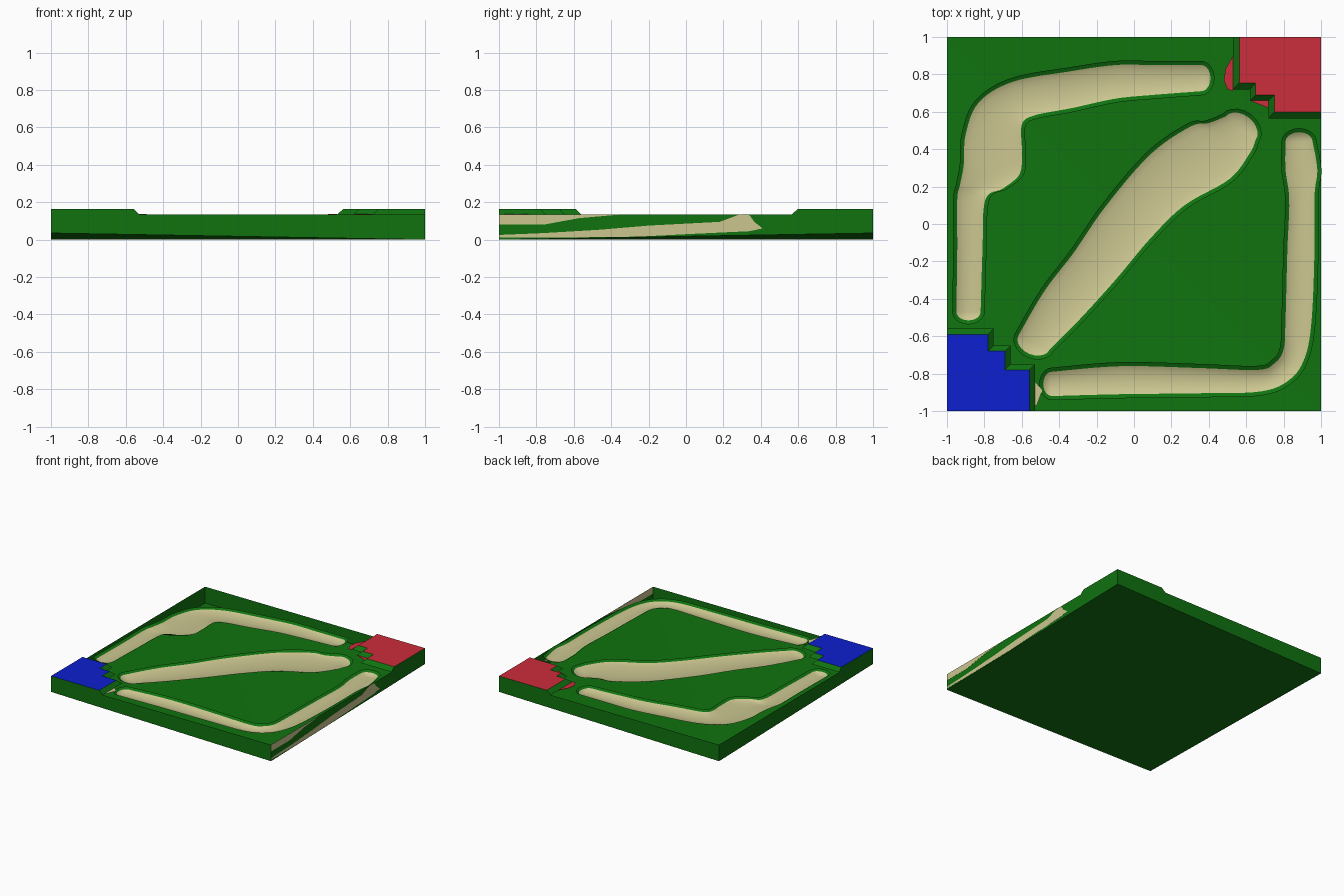
import bpy, bmesh, math
from mathutils import Vector
from mathutils.geometry import delaunay_2d_cdt

if "Cube" in bpy.data.objects:
    bpy.data.objects.remove(bpy.data.objects["Cube"])

TOP, MESA = 0.135, 0.165


def mat(name, rgb):
    m = bpy.data.materials.new(name)
    m.diffuse_color = (*rgb, 1)
    m.use_nodes = True
    m.node_tree.nodes["Principled BSDF"].inputs["Base Color"].default_value = m.diffuse_color
    return m


GREEN = mat("grass green", (0.005, 0.17, 0.005))
SAND = mat("path sand", (0.60, 0.565, 0.28))
RED = mat("base red", (0.60, 0.026, 0.045))
BLUE = mat("base blue", (0.004, 0.014, 0.62))


def make(name, bm, mats, smooth=False):
    me = bpy.data.meshes.new(name)
    bm.to_mesh(me)
    bm.free()
    for m in mats:
        me.materials.append(m)
    ob = bpy.data.objects.new(name, me)
    bpy.context.collection.objects.link(ob)
    if smooth:
        bpy.context.view_layer.objects.active = ob
        ob.select_set(True)
        bpy.ops.object.shade_smooth_by_angle(angle=math.radians(35))
        ob.select_set(False)
    return ob


def face_up(bm):
    bm.normal_update()
    for f in bm.faces:
        if f.normal.z < 0:
            f.normal_flip()


# Trenches: pairs of bank points (x, y, x, y) along each path
TRENCHES = {
    "left_path": [(.36, .85, .36, .71), (.1, .85, .1, .69), (-.1, .85, -.1, .67),
                  (-.35, .815, -.33, .62), (-.65, .76, -.535, .58), (-.83, .65, -.6, .53),
                  (-.9, .48, -.6, .4), (-.91, .32, -.61, .27), (-.93, .21, -.7, .19),
                  (-.945, .13, -.795, .13), (-.945, -.14, -.81, -.14), (-.95, -.47, -.82, -.47)],
    "middle_path": [(-.62, -.6, -.45, -.67), (-.48, -.36, -.3, -.52), (-.32, -.15, -.1, -.3),
                    (-.155, .09, .085, -.08), (.085, .37, .27, .1), (.3, .52, .51, .24),
                    (.4, .54, .62, .38), (.49, .575, .65, .45)],
    "right_path": [(-.44, -.79, -.44, -.92), (-.07, -.76, -.07, -.91), (.35, -.77, .35, -.905),
                   (.66, -.78, .68, -.895), (.75, -.745, .835, -.83), (.8, -.67, .915, -.71),
                   (.81, -.51, .95, -.51), (.82, -.14, .965, -.14), (.83, .13, .965, .15),
                   (.81, .29, .98, .29), (.81, .44, .955, .44)],
}


def spline(pts, n=6):
    """Catmull-Rom through 4D points."""
    p = [Vector(q) for q in pts]
    p = [p[0]] + p + [p[-1]]
    out = []
    for i in range(1, len(p) - 2):
        a, b, c, d = p[i - 1:i + 3]
        for k in range(n):
            t = k / n
            out.append(.5 * (2 * b + (c - a) * t + (2 * a - 5 * b + 4 * c - d) * t * t
                             + (3 * b - a - 3 * c + d) * t ** 3))
    return out + [p[-2]]


def bank_loop(pts):
    """Closed list of (spine point, bank point) with rounded ends."""
    st = [(Vector(q[:2]), Vector(q[2:])) for q in spline(pts)]
    mids = [(a + b) / 2 for a, b in st]

    def cap(a, m, away):
        h = a - m
        d = Vector((-h.y, h.x))
        if d.dot(away) < 0:
            d = -d
        return [(m, m + h * math.cos(t) + d * .7 * math.sin(t))
                for t in (math.pi * k / 10 for k in range(1, 10))]

    loop = [(m, a) for m, (a, b) in zip(mids, st)]
    loop += cap(st[-1][0], mids[-1], mids[-1] - mids[-3])
    loop += [(m, b) for m, (a, b) in reversed(list(zip(mids, st)))]
    loop += cap(st[0][1], mids[0], mids[0] - mids[2])
    return loop


rims = []
for name, pts in TRENCHES.items():
    loop = bank_loop(pts)
    # rings from the grass rim down to the spine
    rings = [[e + (e - s).normalized() * .022 for s, e in loop]]
    rings += [[s + (e - s) * t for s, e in loop] for t in (1, .75, .4, 0)]
    rims.append(rings[0])
    bm = bmesh.new()
    vs = [[bm.verts.new((p.x, p.y, TOP - z)) for p in ring]
          for ring, z in zip(rings, (0, .012, .021, .027, .03))]
    n = len(loop)
    for r in range(4):
        for i in range(n):
            j = (i + 1) % n
            f = bm.faces.new((vs[r][i], vs[r][j], vs[r + 1][j], vs[r + 1][i]))
            f.material_index = 0 if r == 0 else 1
    bmesh.ops.remove_doubles(bm, verts=bm.verts, dist=1e-5)
    face_up(bm)
    make(name, bm, [GREEN, SAND], True)

# Ground slab: top with trench openings, straight sides, folded underside
square = [Vector(c) for c in ((-1, -1), (1, -1), (1, 1), (-1, 1))]
co, faces = list(square), [[0, 1, 2, 3]]
for rim in rims:
    faces.append(list(range(len(co), len(co) + len(rim))))
    co += rim
v2, _, tris, _, _, origin = delaunay_2d_cdt(co, [], faces, 1, 1e-6)
bm = bmesh.new()
vs = [bm.verts.new((p.x, p.y, TOP)) for p in v2]
for t, o in zip(tris, origin):
    if list(o) == [0]:
        bm.faces.new([vs[i] for i in t])
face_up(bm)
hi = [bm.verts.new((p.x, p.y, TOP)) for p in square]
lo = [bm.verts.new((p.x, p.y, z)) for p, z in zip(square, (.035, 0, .035, 0))]
for i in range(4):
    j = (i + 1) % 4
    bm.faces.new((lo[i], lo[j], hi[j], hi[i]))
bm.faces.new((lo[0], lo[3], lo[1]))
bm.faces.new((lo[1], lo[3], lo[2]))
bmesh.ops.remove_doubles(bm, verts=bm.verts, dist=1e-5)
bmesh.ops.delete(bm, geom=[v for v in bm.verts if not v.link_faces], context='VERTS')
make("ground", bm, [GREEN])


# Stepped corner bases with sloping green sides
def corner_base(name, foot, top, colour):
    bm = bmesh.new()
    a = [bm.verts.new((x, y, TOP)) for x, y in foot]
    b = [bm.verts.new((x, y, MESA)) for x, y in top]
    for i in range(len(a)):
        j = (i + 1) % len(a)
        bm.faces.new((a[i], a[j], b[j], b[i]))
    bm.faces.new(b).material_index = 1
    bmesh.ops.recalc_face_normals(bm, faces=bm.faces)
    face = [f for f in bm.faces if f.material_index][0]
    if face.normal.z < 0:
        bmesh.ops.reverse_faces(bm, faces=bm.faces)
    make(name, bm, [GREEN, colour])


corner_base("red_base",
            [(1, 1), (.53, 1), (.53, .72), (.62, .72), (.62, .66), (.72, .66), (.72, .565), (1, .565)],
            [(1, 1), (.565, 1), (.565, .755), (.65, .755), (.65, .69), (.75, .69), (.75, .6), (1, .6)], RED)
corner_base("blue_base",
            [(-1, -1), (-.53, -1), (-.53, -.75), (-.66, -.75), (-.66, -.65), (-.75, -.65), (-.75, -.56), (-1, -.56)],
            [(-1, -1), (-.56, -1), (-.56, -.78), (-.69, -.78), (-.69, -.68), (-.78, -.68), (-.78, -.59), (-1, -.59)], BLUE)


# Painted patches: thin plates on the ground top or the right side
def patch(name, outline, colour, side=False):
    bm = bmesh.new()
    f = bm.faces.new([bm.verts.new((.999, p, q) if side else (p, q, TOP - .001)) for p, q in outline])
    ext = bmesh.ops.extrude_face_region(bm, geom=[f])
    move = (.002, 0, 0) if side else (0, 0, .002)
    bmesh.ops.translate(bm, verts=[v for v in ext["geom"] if isinstance(v, bmesh.types.BMVert)], vec=move)
    bmesh.ops.recalc_face_normals(bm, faces=bm.faces)
    make(name, bm, [colour])


patch("red_spill_left", [(.53, .9), (.49, .83), (.48, .77), (.5, .72), (.53, .71)], RED)
patch("red_spill_step", [(.62, .66), (.72, .66), (.72, .62)], RED)
patch("sand_spill", [(-.53, -.84), (-.49, -.89), (-.52, -.97), (-.53, -.97)], SAND)
patch("side_sand_upper", [(-1, .08), (-.76, .08), (-.68, .095), (-.57, .115), (-.35, .134), (-1, .134)], SAND, True)
patch("side_sand_lower",
      [(-1, .012), (-.73, .01), (-.25, .016), (.02, .03), (.34, .045), (.41, .06), (.365, .095), (.34, .13),
       (.285, .134), (.18, .095), (-.2, .075), (-.46, .053), (-.76, .035), (-1, .025)], SAND, True)
